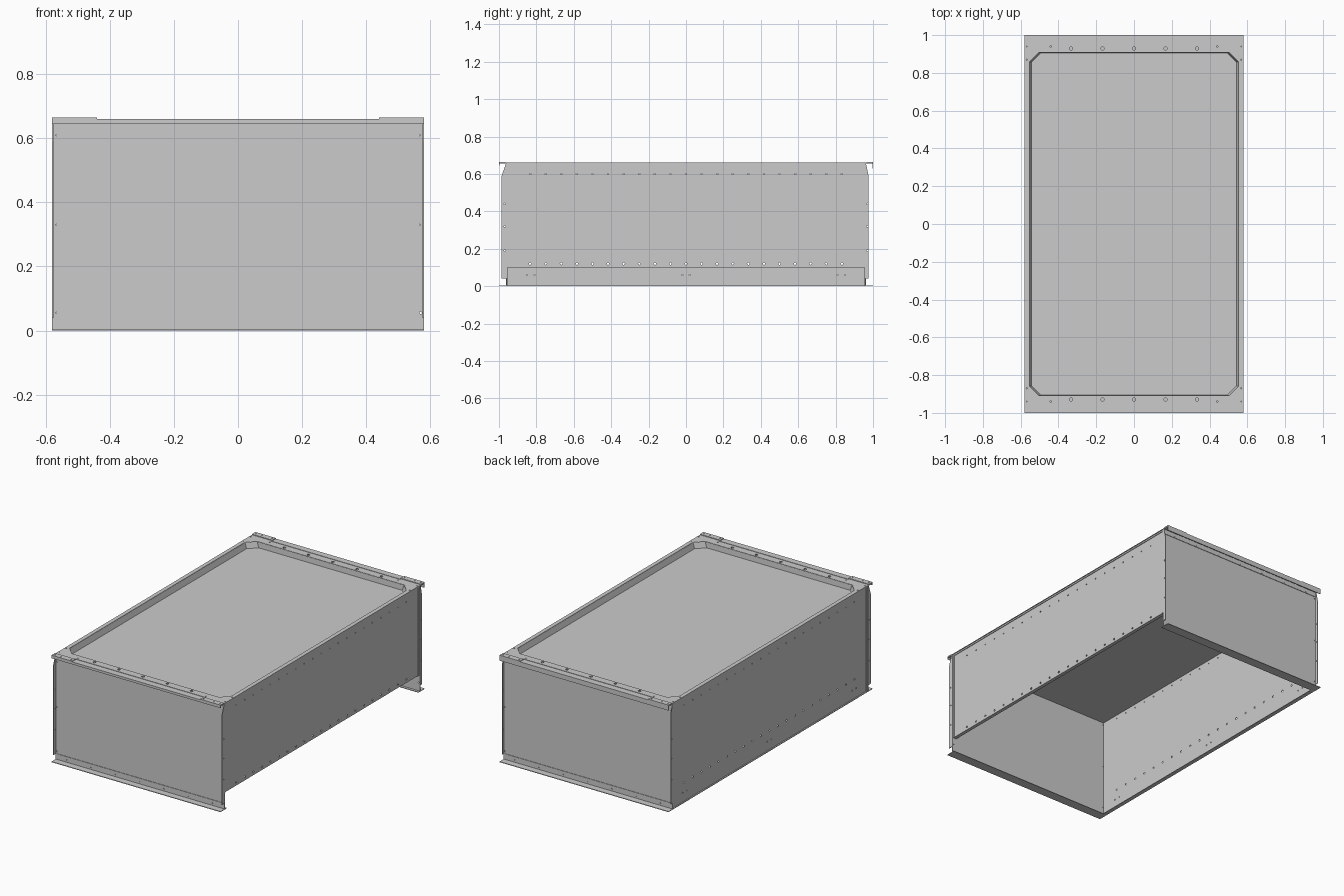
import bpy, bmesh
from mathutils import Matrix, Vector

if "Cube" in bpy.data.objects:
    bpy.data.objects.remove(bpy.data.objects["Cube"])

T = 0.004  # sheet thickness


def add_box(bm, x0, x1, y0, y1, z0, z1):
    m = Matrix.Translation(((x0 + x1) / 2, (y0 + y1) / 2, (z0 + z1) / 2))
    m = m @ Matrix.Diagonal((x1 - x0, y1 - y0, z1 - z0, 1))
    bmesh.ops.create_cube(bm, size=1, matrix=m)


def add_prism(bm, points, offset):
    """Extrude a planar polygon along an offset vector."""
    f = bm.faces.new([bm.verts.new(p) for p in points])
    r = bmesh.ops.extrude_face_region(bm, geom=[f], use_keep_orig=True)
    verts = [v for v in r['geom'] if isinstance(v, bmesh.types.BMVert)]
    bmesh.ops.translate(bm, vec=Vector(offset), verts=verts)
    bmesh.ops.recalc_face_normals(bm, faces=bm.faces[:])


def add_hole(bm, pos, axis, r, depth=0.03):
    rot = {'X': Matrix.Rotation(1.5707963, 4, 'Y'),
           'Y': Matrix.Rotation(1.5707963, 4, 'X'), 'Z': Matrix()}[axis]
    bmesh.ops.create_cone(bm, cap_ends=True, segments=10, radius1=r, radius2=r,
                          depth=depth, matrix=Matrix.Translation(pos) @ rot)


def finish(bm, name):
    me = bpy.data.meshes.new(name)
    bm.to_mesh(me)
    bm.free()
    ob = bpy.data.objects.new(name, me)
    bpy.context.collection.objects.link(ob)
    return ob


def boxes(name, *dims):
    bm = bmesh.new()
    for d in dims:
        add_box(bm, *d)
    return finish(bm, name)


def cut(ob, bm):
    """Subtract the cutter mesh and bake the result."""
    cutter = finish(bm, "cutter")
    cutter.hide_render = True
    mod = ob.modifiers.new("holes", 'BOOLEAN')
    mod.operation, mod.solver, mod.object = 'DIFFERENCE', 'EXACT', cutter
    bpy.context.view_layer.objects.active = ob
    bpy.ops.object.modifier_apply(modifier=mod.name)
    bpy.data.objects.remove(cutter)


def octagon(hx, hy, c, z):
    return [(hx, hy - c, z), (hx - c, hy, z), (c - hx, hy, z), (-hx, hy - c, z),
            (-hx, c - hy, z), (c - hx, -hy, z), (hx - c, -hy, z), (hx, c - hy, z)]


# Top frame with chamfered opening, slots and fixing holes
frame = boxes("top_frame", (-.58, .58, -1, 1, .656, .66))
bm = bmesh.new()
add_prism(bm, octagon(.555, .91, .05, .64), (0, 0, .04))
for s in (-1, 1):
    add_box(bm, -.45, .45, s * .958 - .002, s * .958 + .002, .64, .68)
    for i in range(-2, 3):
        add_hole(bm, (i / 6, s * .93, .658), 'Z', .009)
    for t in (-1, 1):
        for x, y in ((.57, .87), (.57, .94), (.44, .94)):
            add_hole(bm, (t * x, s * y, .658), 'Z', .004)
cut(frame, bm)

# Raised corner plates
for s, side in ((-1, "front"), (1, "back")):
    for t, hand in ((-1, "left"), (1, "right")):
        x = sorted((t * .44, t * .58))
        y = sorted((s * .965, s * 1.0))
        ob = boxes(f"corner_plate_{side}_{hand}", (*x, *y, .66, .664))
        bm = bmesh.new()
        for px in (.455, .525, .565):
            add_hole(bm, (t * px, s * .985, .662), 'Z', .004)
        cut(ob, bm)

# Recess wall sloping from the frame opening down to the panel
bm = bmesh.new()
hi = [bm.verts.new(p) for p in octagon(.555, .91, .05, .658)]
lo = [bm.verts.new(p) for p in octagon(.543, .908, .05, .624)]
for i in range(8):
    j = (i + 1) % 8
    bm.faces.new((hi[i], lo[i], lo[j], hi[j]))
bmesh.ops.recalc_face_normals(bm, faces=bm.faces[:])
wall = finish(bm, "recess_wall")
wall.modifiers.new("sheet", 'SOLIDIFY').thickness = .002

# Recessed top panel
boxes("top_panel", (-.568, .568, -.953, .953, .621, .625))

# End panels: sheet, turned flanges and lips
for s, side in ((-1, "front"), (1, "back")):
    def span(a, b):
        return sorted((s * a, s * b))
    ob = boxes(f"{side}_panel", (-.58, .58, *span(.955, .955 + T), 0, .657))
    bm = bmesh.new()
    for t in (-1, 1):
        for z in (.055, .33, .61):
            add_hole(bm, (t * .57, s * .957, z), 'Y', .004)
    cut(ob, bm)
    boxes(f"{side}_bottom_flange", (-.58, .58, *span(.94, 1), 0, T))
    lip = .645 if s < 0 else .63
    boxes(f"{side}_top_lip", (-.58, .58, *span(1 - T, 1), lip, .66))
    strips = []
    for z0, z1, zs in ((.006, .04, .02), (.625, .654, .63)):
        ob = boxes(f"{side}_strip_{'low' if z0 < .1 else 'high'}",
                   (-.57, .57, *span(.959, .962), z0, z1))
        bm = bmesh.new()
        for i in range(-3, 4):
            add_hole(bm, (i / 6, s * .957, zs), 'Y', .004)
        cut(ob, bm)
    # Upright side flanges with a tapered top
    out = .986 if s < 0 else .976
    for t, hand in ((-1, "left"), (1, "right")):
        bm = bmesh.new()
        x = t * .58
        add_prism(bm, [(x, s * .955, .04), (x, s * out, .04), (x, s * out, .59),
                       (x, s * .962, .657), (x, s * .955, .657)], (-t * T, 0, 0))
        ob = finish(bm, f"{side}_side_flange_{hand}")
        bm = bmesh.new()
        for z in (.19, .32, .44):
            add_hole(bm, (x, s * .969, z), 'X', .004)
        cut(ob, bm)

# Side panels: the right one stops short of the floor
for t, hand, z0 in ((-1, "left", 0), (1, "right", .1)):
    x = sorted((t * .568, t * .572))
    ob = boxes(f"{hand}_panel", (*x, -.955, .955, z0, .657))
    bm = bmesh.new()
    for i in range(-10, 11):
        add_hole(bm, (t * .57, i / 12, .12), 'X', .006)
        add_hole(bm, (t * .57, i / 12, .60), 'X', .004)
    if t < 0:
        for y in (-.85, -.81, -.02, .02, .81, .85):
            add_hole(bm, (t * .57, y, .06), 'X', .004)
    cut(ob, bm)
    # Rims around the panel
    o = sorted((t * .572, t * .576))
    f = sorted((t * .555, t * .58)) if t < 0 else sorted((t * .55, t * .57))
    boxes(f"{hand}_panel_rim",
          (*o, -.955, -.945, z0, .657), (*o, .945, .955, z0, .657),
          (*o, -.945, .945, .647, .657))
    boxes(f"{hand}_bottom_flange", (*f, -.955, .955, z0, z0 + T))
